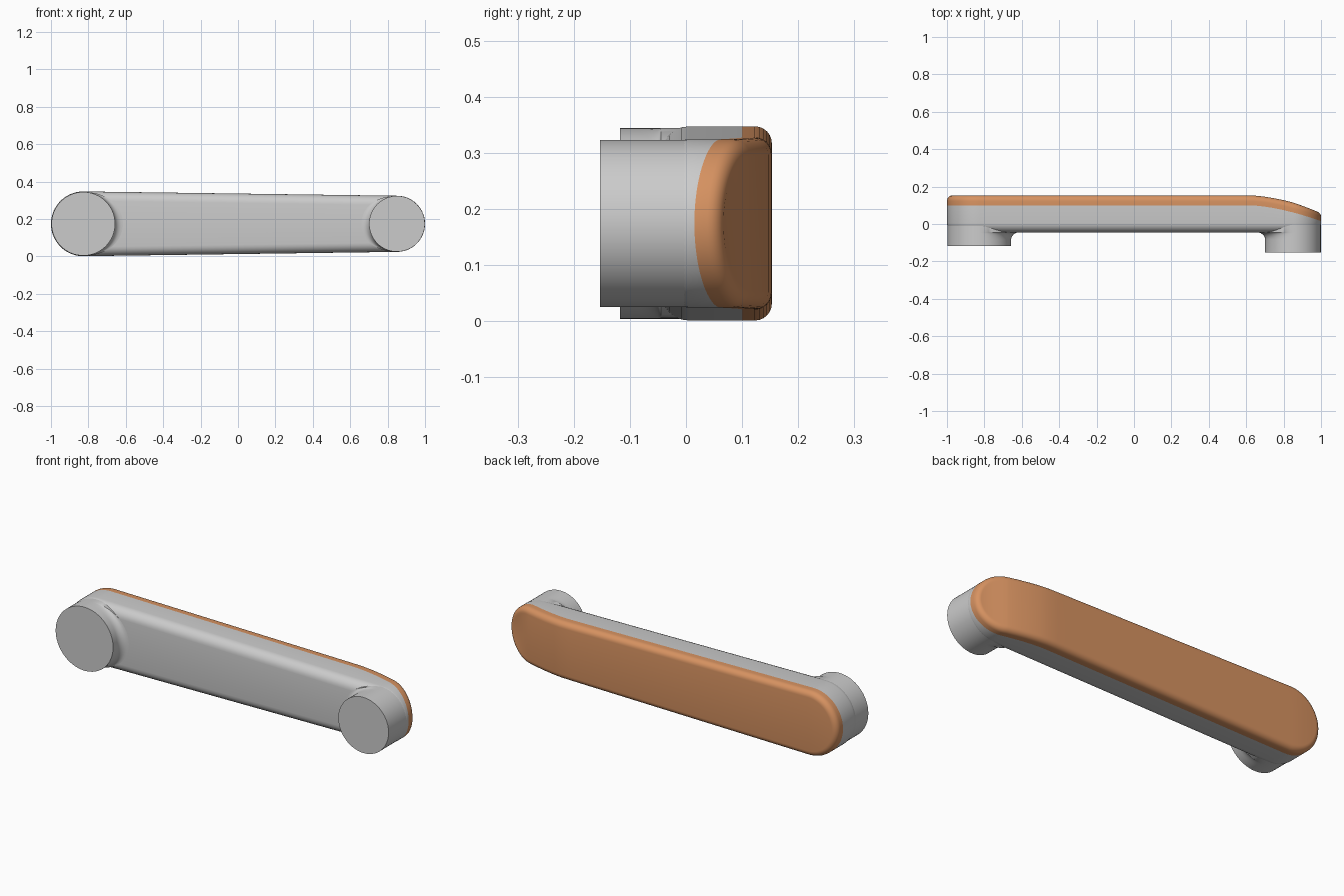
import bpy, bmesh, math

old = bpy.data.objects.get("Cube")
if old:
    bpy.data.objects.remove(old)

MID = 0.174                 # height of the centre line
LX, LR = -0.827, 0.173      # large end: centre x, radius
RX, RR = 0.85, 0.15         # small end
FRONT = -0.045              # front face of the bar


def material(name, rgb):
    m = bpy.data.materials.new(name)
    m.use_nodes = True
    m.diffuse_color = (*rgb, 1)
    m.node_tree.nodes["Principled BSDF"].inputs["Base Color"].default_value = (*rgb, 1)
    return m


grey = material("grey metal", (0.6, 0.6, 0.6))
wood = material("warm wood", (0.68, 0.29, 0.12))


def outline(inset):
    """Closed outline around both end circles, mirrored about the centre line."""
    tangent = math.acos((LR - RR) / (RX - LX))
    n, steps = 20, 32
    upper = []
    for i in range(n + 1):
        a = math.pi + (tangent - math.pi) * i / n
        upper.append((LX + (LR - inset) * math.cos(a), (LR - inset) * math.sin(a)))
    right = []
    for i in range(n + 1):
        a = tangent * (1 - i / n)
        right.append((RX + (RR - inset) * math.cos(a), (RR - inset) * math.sin(a)))
    (x0, z0), (x1, z1) = upper[-1], right[0]
    for i in range(1, steps):
        t = i / steps
        upper.append((x0 + (x1 - x0) * t, z0 + (z1 - z0) * t))
    upper += right
    return upper + [(x, -z) for x, z in upper[-2:0:-1]]


def drop(x):
    """How far the back sweeps forward toward the small end."""
    return 0.4 * max(0, x - 0.62) ** 1.6


def loft(name, rings, mat):
    """Skin between rings, closing both ends with strips across the outline."""
    bm = bmesh.new()
    loops = [[bm.verts.new(p) for p in ring] for ring in rings]
    n = len(loops[0])
    for a, b in zip(loops, loops[1:]):
        for i in range(n):
            j = (i + 1) % n
            bm.faces.new((a[i], a[j], b[j], b[i]))
    for cap in (loops[0], loops[-1]):
        for i in range(n // 2):
            quad = [cap[i], cap[i + 1], cap[n - i - 1], cap[(n - i) % n]]
            bm.faces.new(list(dict.fromkeys(quad)))
    bmesh.ops.recalc_face_normals(bm, faces=bm.faces)
    mesh = bpy.data.meshes.new(name)
    bm.to_mesh(mesh)
    bm.free()
    mesh.materials.append(mat)
    obj = bpy.data.objects.new(name, mesh)
    bpy.context.collection.objects.link(obj)
    bpy.ops.object.select_all(action="DESELECT")
    obj.select_set(True)
    bpy.context.view_layer.objects.active = obj
    bpy.ops.object.shade_smooth_by_angle(angle=math.radians(35))
    return obj


outer = outline(0)
arc = [math.pi / 2 * i / 6 for i in range(7)]

# Grey bar with a rounded front edge
r = 0.05
rings = [[(x, FRONT + r * (1 - math.cos(a)), MID + z)
          for x, z in outline(r * (1 - math.sin(a)))] for a in arc]
rings.append([(x, 0.1 - drop(x), MID + z) for x, z in outer])
loft("bar", rings, grey)

# Wooden back panel with a rounded rim
r, thick = 0.03, 0.053
rings = [[(x, 0.1 - drop(x), MID + z) for x, z in outer]]
for a in arc:
    depth = 0.1 + thick - r + r * math.sin(a)
    rings.append([(x, depth - drop(xo), MID + z)
                  for (x, z), (xo, _) in zip(outline(r * (1 - math.cos(a))), outer)])
loft("back_panel", rings, wood)


def foot(name, cx, radius, front, side):
    """Round foot that flares into the bar on its inner side."""
    flare = 0.042
    levels = [(front, 0)]
    levels += [(FRONT - flare * (1 - math.sin(a)) * 0.9, flare * (1 - math.cos(a))) for a in arc]
    levels.append((0.005, flare))
    rings = []
    for y, f in levels:
        ring = []
        for i in range(64):
            a = math.tau * i / 64
            rr = radius + f * max(0, math.cos(a)) ** 2
            z = max(-radius, min(radius, rr * math.sin(a)))
            ring.append((cx + side * rr * math.cos(a), y, MID + z))
        rings.append(ring)
    loft(name, rings, grey)


foot("right_foot", LX, LR - 0.003, -0.118, 1)
foot("left_foot", RX, RR - 0.001, -0.153, -1)
